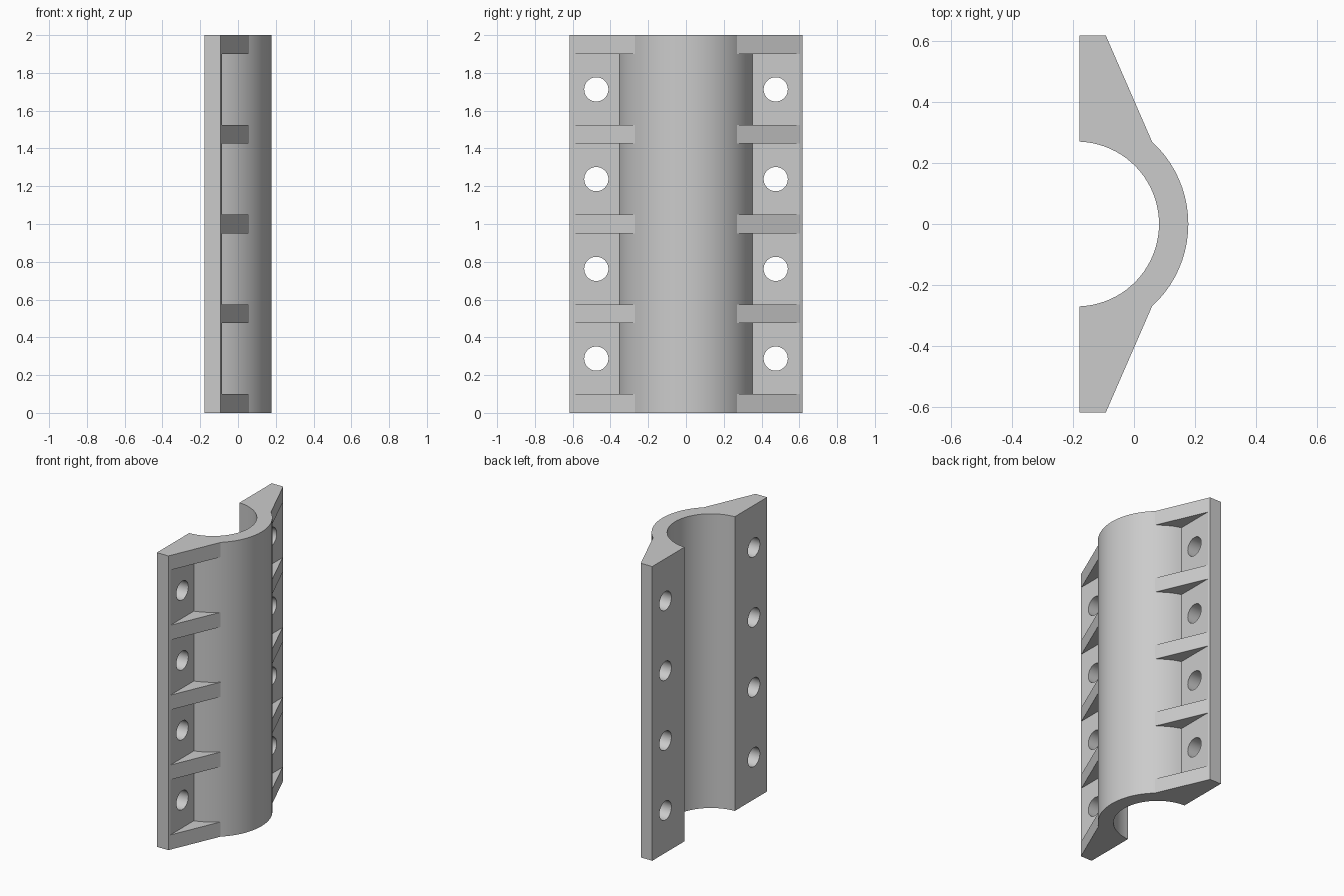
import bpy, bmesh
from math import acos, asin, cos, sin, radians
from mathutils import Matrix

cube = bpy.data.objects.get("Cube")
if cube:
    bpy.data.objects.remove(cube)

HEIGHT = 2.0
BACK, FACE, EDGE = -0.178, -0.086, -0.092   # flange back, front face, bevelled rim
HALF_W, RIM_Y = 0.617, 0.603
CX, R_IN, R_OUT = -0.188, 0.27, 0.366       # half-pipe centre and radii
RIB_T, HOLE_Y, HOLE_R = 0.1, 0.475, 0.064
BAYS = 4
PITCH = (HEIGHT - RIB_T) / BAYS

grey = bpy.data.materials.new("plain grey")
grey.use_nodes = True
grey.diffuse_color = (0.6, 0.6, 0.6, 1)
grey.node_tree.nodes["Principled BSDF"].inputs["Base Color"].default_value = (0.6, 0.6, 0.6, 1)


def arc(radius, start, end, steps):
    angles = [start + (end - start) * i / steps for i in range(steps + 1)]
    return [(CX + radius * cos(a), radius * sin(a)) for a in angles]


def finish(name, bm):
    bmesh.ops.recalc_face_normals(bm, faces=bm.faces)
    mesh = bpy.data.meshes.new(name)
    bm.to_mesh(mesh)
    bm.free()
    mesh.materials.append(grey)
    obj = bpy.data.objects.new(name, mesh)
    bpy.context.collection.objects.link(obj)
    return obj


def extrude(name, profile, z, height):
    bm = bmesh.new()
    face = bm.faces.new([bm.verts.new((x, y, z)) for x, y in profile])
    new = bmesh.ops.extrude_face_region(bm, geom=[face])["geom"]
    verts = [v for v in new if isinstance(v, bmesh.types.BMVert)]
    bmesh.ops.translate(bm, verts=verts, vec=(0, 0, height))
    return finish(name, bm)


def shade(obj):
    bpy.ops.object.select_all(action='DESELECT')
    obj.select_set(True)
    bpy.context.view_layer.objects.active = obj
    bpy.ops.object.shade_smooth_by_angle(angle=radians(22))


# Half-pipe with two flanges
root = acos((FACE - CX) / R_OUT)
crest = asin(R_IN / R_OUT)
lip = acos((BACK - CX) / R_IN)
flange = [(BACK, HALF_W), (EDGE, HALF_W), (FACE, RIM_Y)]
outer = (arc(R_OUT, root, crest, 6) + arc(R_OUT, crest, -crest, 20)[1:]
         + arc(R_OUT, -crest, -root, 6)[1:])
profile = flange + outer + [(x, -y) for x, y in reversed(flange)] + arc(R_IN, -lip, lip, 40)
body = extrude("half_pipe_body", profile, 0, HEIGHT)

# Bolt holes through the flanges
bm = bmesh.new()
for bay in range(BAYS):
    z = RIB_T / 2 + PITCH * (bay + 0.5)
    for side in (-1, 1):
        place = Matrix.Translation((BACK, side * HOLE_Y, z)) @ Matrix.Rotation(radians(90), 4, 'Y')
        bmesh.ops.create_cone(bm, cap_ends=True, segments=40, radius1=HOLE_R,
                              radius2=HOLE_R, depth=0.5, matrix=place)
cutter = finish("bolt_hole_cutter", bm)
cutter.hide_render = True
cut = body.modifiers.new("bolt_holes", 'BOOLEAN')
cut.operation = 'DIFFERENCE'
cut.solver = 'EXACT'
cut.object = cutter
bpy.context.view_layer.objects.active = body
bpy.ops.object.modifier_apply(modifier=cut.name)
bpy.data.objects.remove(cutter)
shade(body)

# Wedge ribs between pipe and flange rim
wedge = arc(R_OUT, crest, root, 6) + [(FACE, RIM_Y)]
for level in range(BAYS + 1):
    for side, label in ((1, "back"), (-1, "front")):
        rib = extrude(f"{label}_rib_{level + 1}", [(x, side * y) for x, y in wedge],
                      PITCH * level, RIB_T)
        shade(rib)
